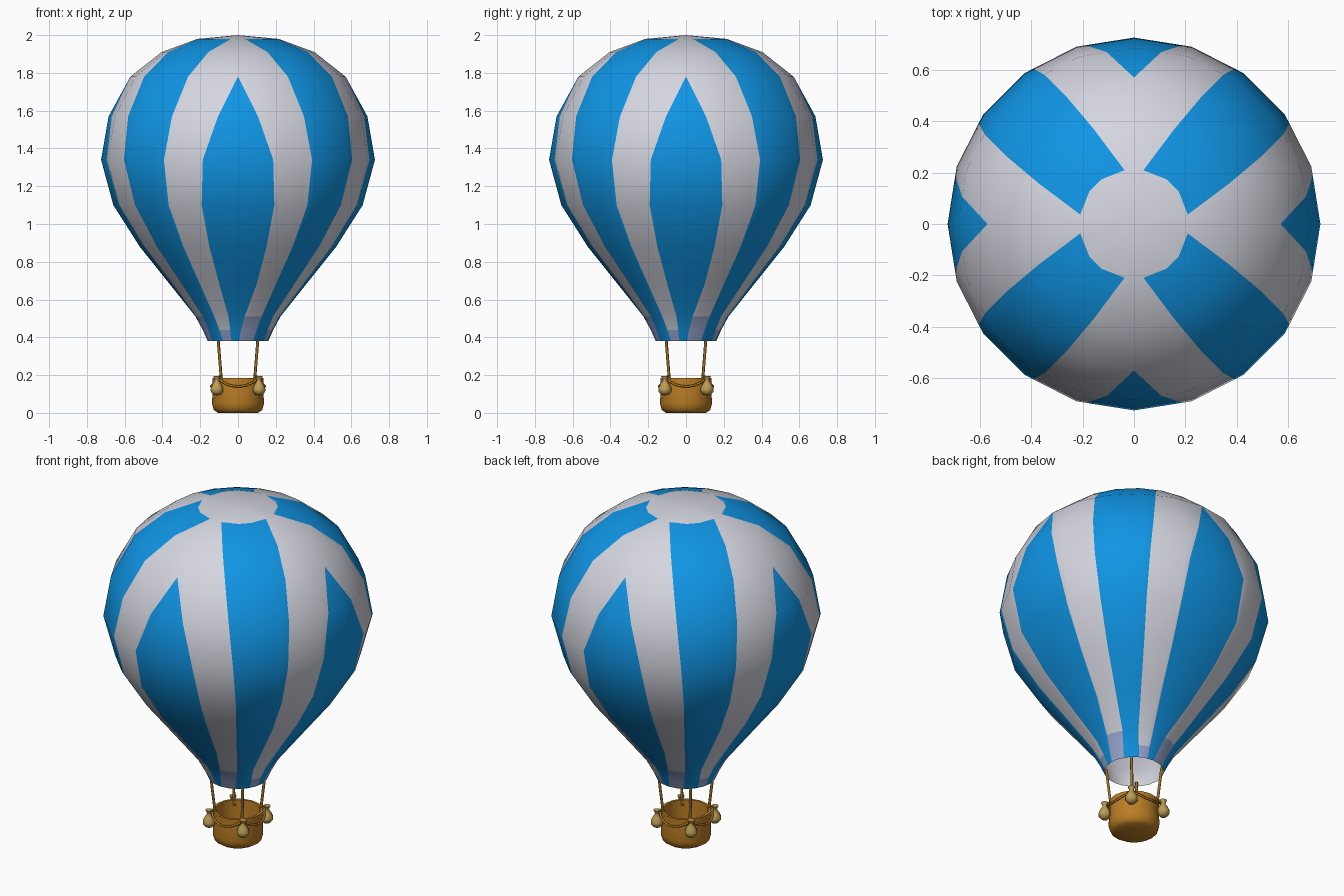
import bpy, bmesh, math
from math import sin, cos, radians, pi
from mathutils import Vector

if "Cube" in bpy.data.objects:
    bpy.data.objects.remove(bpy.data.objects["Cube"])


def material(name, rgb):
    m = bpy.data.materials.new(name)
    m.use_nodes = True
    m.diffuse_color = (*rgb, 1)
    bsdf = m.node_tree.nodes["Principled BSDF"]
    bsdf.inputs["Base Color"].default_value = (*rgb, 1)
    bsdf.inputs["Roughness"].default_value = 0.8
    return m


WHITE = material("warm white", (0.66, 0.67, 0.74))
BLUE = material("sky blue", (0.005, 0.30, 0.78))
PALE = material("pale blue", (0.33, 0.40, 0.64))
WICKER = material("wicker brown", (0.50, 0.21, 0.018))
ROPE = material("rope brown", (0.33, 0.16, 0.02))
SACK = material("sack tan", (0.50, 0.34, 0.09))


def finish(bm, name, mats, angle=45):
    bmesh.ops.remove_doubles(bm, verts=bm.verts, dist=1e-4)
    me = bpy.data.meshes.new(name)
    bm.to_mesh(me)
    bm.free()
    for m in mats:
        me.materials.append(m)
    ob = bpy.data.objects.new(name, me)
    bpy.context.collection.objects.link(ob)
    bpy.ops.object.select_all(action='DESELECT')
    ob.select_set(True)
    bpy.context.view_layer.objects.active = ob
    bpy.ops.object.shade_smooth_by_angle(angle=radians(angle))
    return ob


def lathe(name, profile, sides, mat, loc=(0, 0, 0), angle=45, inward=False):
    bm = bmesh.new()
    rings = [[bm.verts.new((r * sin(2 * pi * i / sides), -r * cos(2 * pi * i / sides), z))
              for i in range(sides)] for r, z in profile]
    for lo, hi in zip(rings, rings[1:]):
        for i in range(sides):
            j = (i + 1) % sides
            f = bm.faces.new((lo[i], lo[j], hi[j], hi[i]))
            if inward:
                f.normal_flip()
    ob = finish(bm, name, [mat], angle)
    ob.location = loc
    return ob


def tube(name, points, radius, mat):
    cu = bpy.data.curves.new(name, 'CURVE')
    cu.dimensions = '3D'
    cu.bevel_depth = radius
    cu.bevel_resolution = 1
    cu.use_fill_caps = True
    sp = cu.splines.new('POLY')
    sp.points.add(len(points) - 1)
    for p, co in zip(sp.points, points):
        p.co = (*co, 1)
    cu.materials.append(mat)
    ob = bpy.data.objects.new(name, cu)
    bpy.context.collection.objects.link(ob)
    return ob


def polar(r, deg, z):
    return Vector((r * sin(radians(deg)), -r * cos(radians(deg)), z))


# Envelope rings: height, radius, narrow stripe right and left edge, wide stripe edge (degrees)
SIDES, STEP = 20, 18
RINGS = [
    (0.38, 0.160, 2, 13, 30),
    (0.44, 0.187, 5, 13, 32),
    (0.51, 0.225, 9, 13, 34),
    (0.68, 0.360, 16, 16, 34),
    (0.88, 0.520, 17, 17, 34),
    (1.10, 0.660, 17, 17, 34),
    (1.34, 0.725, 15, 15, 33),
    (1.57, 0.685, 9, 9, 31),
    (1.78, 0.570, 0, 0, 28),
    (1.91, 0.405, 0, 0, 23),
    (1.98, 0.215, 0, 0, 10),
]
PATTERN = "BWWBBWWBB"


def on_polygon(r, deg, z):
    # point on the side of a regular polygon
    off = (deg % STEP) - STEP / 2
    return polar(r * cos(radians(STEP / 2)) / cos(radians(off)), deg, z)


bm = bmesh.new()
rows = []
for z, r, right, left, wide in RINGS:
    mid = min(STEP, wide - 1)
    cols = [-36, -wide, -mid, -left, 0, right, mid, wide, 36]
    rows.append([bm.verts.new(on_polygon(r, c + 90 * q, z)) for q in range(4) for c in cols])
n = len(rows[0])
for level, (lo, hi) in enumerate(zip(rows, rows[1:])):
    for i in range(n):
        j = (i + 1) % n
        f = bm.faces.new((lo[i], lo[j], hi[j], hi[i]))
        k = i % len(PATTERN)
        f.material_index = 1 if PATTERN[k] == "B" else 0
        # pale skirt patches at the foot of the white stripes
        if PATTERN[k] == "W" and level < (2 if k > 4 else 1):
            f.material_index = 2
# white crown
top = bm.verts.new((0, 0, 2))
for i in range(n):
    bm.faces.new((rows[-1][i], rows[-1][(i + 1) % n], top))
finish(bm, "envelope", [WHITE, BLUE, PALE])

# Lining closes onto the mouth of the envelope
inner = [(RINGS[0][1], RINGS[0][0])] + [(r - 0.012, z) for z, r, *_ in RINGS[1:]] + [(0, 1.985)]
lathe("envelope_lining", inner, SIDES, WHITE, inward=True)

# Basket with open top
lathe("basket", [(0, 0), (0.105, 0), (0.128, 0.015), (0.138, 0.05), (0.134, 0.12),
                 (0.136, 0.185), (0.122, 0.185), (0.118, 0.03), (0, 0.03)], 16, WICKER, angle=50)

# Ropes, sandbags and swags at the four corners
BAG = [(0, 0.092), (0.02, 0.096), (0.034, 0.113), (0.035, 0.128), (0.024, 0.152),
       (0.011, 0.172), (0.013, 0.178), (0.02, 0.194), (0, 0.19)]
for q in range(4):
    a = 45 + 90 * q
    tube(f"rope_{q + 1}", [polar(0.122, a, 0.15), polar(0.15, a, 0.40)], 0.008, ROPE)
    hook = polar(0.158, a, 0)
    lathe(f"sandbag_{q + 1}", BAG, 10, SACK, hook, 60)
    tube(f"sandbag_tie_{q + 1}", [polar(0.12, a, 0.18), polar(0.132, a, 0.196),
                                  polar(0.16, a, 0.18)], 0.007, ROPE)
    swag = []
    for s in range(11):
        t = s / 10
        swag.append(polar(0.143, a + 90 * t, 0.18 - 0.16 * t * (1 - t)))
    tube(f"swag_{q + 1}", swag, 0.006, WICKER)
